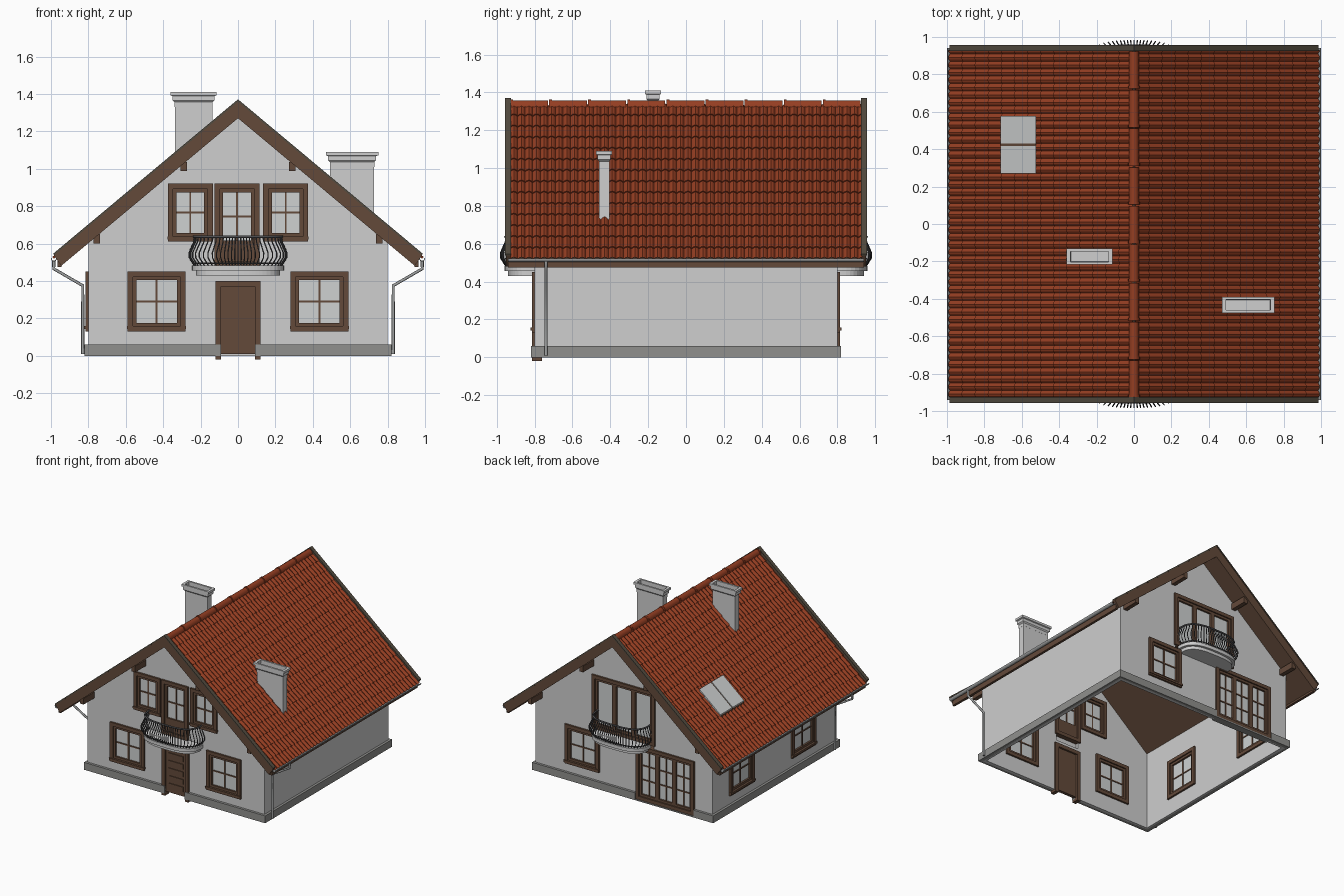
import bpy, bmesh, math
from mathutils import Matrix

if "Cube" in bpy.data.objects:
    bpy.data.objects.remove(bpy.data.objects["Cube"])

S = 0.835                      # roof slope (rise over run)
FRONT, BACK, LEFT = 0, math.pi, -math.pi / 2


def mat(name, r, g, b):
    m = bpy.data.materials.new(name)
    m.diffuse_color = (r, g, b, 1)
    m.use_nodes = True
    m.node_tree.nodes["Principled BSDF"].inputs["Base Color"].default_value = m.diffuse_color
    return m


WALL = mat("pale plaster", 0.62, 0.62, 0.62)
GLASS = mat("pale glass", 0.62, 0.64, 0.64)
WOOD = mat("brown wood", 0.125, 0.068, 0.042)
TILE = mat("red roof tile", 0.30, 0.048, 0.016)
PLINTH = mat("grey stone", 0.28, 0.28, 0.27)
METAL = mat("gutter grey", 0.36, 0.37, 0.37)
IRON = mat("dark iron", 0.08, 0.08, 0.085)
TRIM = mat("dark verge metal", 0.085, 0.07, 0.05)


def finish(name, bm, m, rot=0, smooth=False):
    bmesh.ops.recalc_face_normals(bm, faces=bm.faces)
    bm.transform(Matrix.Rotation(rot, 4, 'Z'))
    me = bpy.data.meshes.new(name)
    bm.to_mesh(me)
    bm.free()
    ob = bpy.data.objects.new(name, me)
    bpy.context.collection.objects.link(ob)
    if m:
        me.materials.append(m)
    if smooth:
        activate(ob)
        bpy.ops.object.shade_smooth_by_angle(angle=math.radians(40))
    return ob


def activate(ob):
    bpy.ops.object.select_all(action='DESELECT')
    ob.select_set(True)
    bpy.context.view_layer.objects.active = ob


def boxes(name, specs, m, rot=0):
    bm = bmesh.new()
    for x0, x1, y0, y1, z0, z1 in specs:
        mx = (Matrix.Translation(((x0 + x1) / 2, (y0 + y1) / 2, (z0 + z1) / 2))
              @ Matrix.Diagonal((x1 - x0, y1 - y0, z1 - z0, 1)))
        bmesh.ops.create_cube(bm, size=1, matrix=mx)
    return finish(name, bm, m, rot)


def prism(name, pts, a, b, m, axis='y', rot=0, smooth=False):
    """Extrude an outline along y (outline in xz) or z (outline in xy)."""
    bm = bmesh.new()
    at = (lambda p, t: (p[0], t, p[1])) if axis == 'y' else (lambda p, t: (p[0], p[1], t))
    lo, hi = ([bm.verts.new(at(p, t)) for p in pts] for t in (a, b))
    bm.faces.new(lo)
    bm.faces.new(hi)
    n = len(pts)
    for i in range(n):
        bm.faces.new((lo[i], lo[(i + 1) % n], hi[(i + 1) % n], hi[i]))
    return finish(name, bm, m, rot, smooth)


def tubes(name, paths, r, m, rot=0, sides=1):
    cu = bpy.data.curves.new(name, 'CURVE')
    cu.dimensions = '3D'
    cu.bevel_depth, cu.bevel_resolution, cu.use_fill_caps = r, sides, True
    for path in paths:
        sp = cu.splines.new('POLY')
        sp.points.add(len(path) - 1)
        for q, p in zip(sp.points, path):
            q.co = (*p, 1)
    ob = bpy.data.objects.new(name, cu)
    bpy.context.collection.objects.link(ob)
    cu.materials.append(m)
    ob.rotation_euler.z = rot
    activate(ob)
    bpy.ops.object.convert(target='MESH')


# Windows and glazed doors; u runs along the wall, outward is -y before rotation
openings = []


def ring(u0, u1, z0, z1, t, y0, y1):
    return [(u0, u0 + t, y0, y1, z0, z1), (u1 - t, u1, y0, y1, z0, z1),
            (u0 + t, u1 - t, y0, y1, z0, z0 + t), (u0 + t, u1 - t, y0, y1, z1 - t, z1)]


def window(name, rot, u0, u1, z0, z1, panels=1, cols=2, rows=2, solid=0.0, sill=True):
    openings.append((rot, u0 + .015, u1 - .015, z0 + (.015 if sill else -.05), z1 - .015))
    wood = ring(u0, u1, z0, z1, .028, -.815, -.76)
    a, b = u0 + .028, u1 - .028
    w = (b - a) / panels
    bars, zb, zt = [], z0 + .028 + solid, z1 - .028
    for p in range(panels):
        l, r = a + p * w, a + (p + 1) * w
        wood += ring(l, r, zb, zt, .018, -.805, -.77)
        for i in range(1, cols):
            x = l + .018 + (w - .036) * i / cols
            bars.append((x - .005, x + .005, -.796, -.78, zb, zt))
        for i in range(1, rows):
            z = zb + .018 + (zt - zb - .036) * i / rows
            bars.append((l, r, -.796, -.78, z - .005, z + .005))
    if solid:
        wood.append((a, b, -.803, -.77, z0 + .028, zb))
    if sill:
        wood.append((u0 - .003, u1 + .003, -.822, -.8, z0 + .012, z0 + .028))
    boxes(name + " frame", wood, WOOD, rot)
    if bars:
        boxes(name + " glazing bars", bars, WOOD, rot)
    boxes(name + " glass", [(a, b, -.79, -.785, zb, zt)], GLASS, rot)


for s, side in ((-1, "left"), (1, "right")):
    window(f"front {side} window", FRONT, s * .435 - .155, s * .435 + .155, .13, .45)
    window(f"front upper {side} window", FRONT, s * .255 - .12, s * .255 + .12, .61, .92)
window("front balcony door", FRONT, -.125, .115, .48, .92, rows=2, solid=.09, sill=False)
window("back window", BACK, -.53, -.22, .13, .45)
window("back balcony doors", BACK, -.285, .285, .48, .92, panels=3, cols=1, rows=1, sill=False)
window("terrace doors", BACK, .115, .64, .01, .45, panels=3, cols=2, rows=3, sill=False)
window("left rear window", LEFT, -.585, -.275, .13, .45)
window("left front window", LEFT, .215, .525, .13, .45)

# Entrance door with raised panels
openings.append((FRONT, -.11, .11, -.05, .39))
boxes("entrance door", ring(-.12, .12, -.02, .40, .03, -.815, -.76)[:2]
      + [(-.09, .09, -.815, -.76, .37, .40), (-.09, .09, -.8, -.775, .01, .37)]
      + [(-.065, .065, -.806, -.8, z, z + .042) for z in (.045, .107, .169, .231, .293)], WOOD)
boxes("terrace step", [(-.64, -.115, .76, .82, 0, .01)], PLINTH)

# House walls: gabled prism hollowed out, with openings cut
walls = prism("walls", [(-.8, 0), (.8, 0), (.8, 1.285 - S * .8), (0, 1.285), (-.8, 1.285 - S * .8)],
              -.8, .8, WALL)
cutters = [boxes("interior cutter", [(-.775, .775, -.775, .775, -.2, 2)], None)]
cutters += [boxes("opening cutter", [(u0, u1, -.9, -.7, z0, z1)], None, r)
            for r, u0, u1, z0, z1 in openings]
activate(walls)
for c in cutters:
    mod = walls.modifiers.new("cut", 'BOOLEAN')
    mod.operation, mod.solver, mod.object = 'DIFFERENCE', 'EXACT', c
    bpy.ops.object.modifier_apply(modifier=mod.name)
    bpy.data.objects.remove(c)

# Stone plinth with gaps at the doors
boxes("plinth", [(-.82, -.09, -.82, -.79, 0, .06), (.09, .82, -.82, -.79, 0, .06),
                 (-.82, -.64, .79, .82, 0, .06), (-.115, .82, .79, .82, 0, .06),
                 (-.82, -.79, -.79, .79, 0, .06), (.79, .82, -.79, .79, 0, .06)], PLINTH)


def chevron(top, bottom, xt, xb):
    return [(0, top), (xt, top - S * xt), (xb, bottom - S * xb),
            (0, bottom), (-xb, bottom - S * xb), (-xt, top - S * xt)]


# Timber roof deck, barge boards, verge trims and purlin ends
prism("roof deck", chevron(1.328, 1.28, .965, .955), -.93, .93, WOOD)
for s, side in ((-1, "front"), (1, "back")):
    prism(side + " barge board", chevron(1.36, 1.27, .985, .945), s * .928, s * .952, WOOD)
    prism(side + " verge trim", chevron(1.371, 1.358, .987, .983), s * .925, s * .957, TRIM)
    boxes(side + " purlin ends", [(x - .017, x + .017, min(s * .78, s * .94), max(s * .78, s * .94), z, z + .05)
                                  for x, z in ((-.29, .987), (.29, .987), (-.755, .6), (.755, .6))], WOOD)
boxes("eaves fascia", [(min(s * .945, s * .965), max(s * .945, s * .965), -.94, .94, .475, .53)
                       for s in (-1, 1)], WOOD)

# Rounded roof tiles: ribs down the slope with stepped courses
COURSES, PITCH, SEG = 14, .04, 4
k = math.hypot(1, S)
cols = int(1.86 / PITCH * SEG)
for s, side in ((-1, "left"), (1, "right")):
    bm = bmesh.new()
    rows = []
    for c in range(COURSES):
        for e in (0, 1):
            x = .978 * (c + e) / COURSES
            row = []
            for j in range(cols + 1):
                y = -.93 + 1.86 * j / cols
                h = .003 + .007 * e + .013 * abs(math.sin(math.pi * j / SEG))
                row.append(bm.verts.new((s * (x + h * S / k), y, 1.328 - S * x + h / k)))
            rows.append(row)
    for a, b in zip(rows, rows[1:]):
        for j in range(cols):
            bm.faces.new((a[j], a[j + 1], b[j + 1], b[j]))
    finish(side + " roof tiles", bm, TILE)

# Overlapping ridge caps
for i in range(9):
    y = -.93 + i * 1.86 / 9
    prism("ridge cap", [(.028 * math.cos(t * math.pi / 8), 1.322 + .036 * math.sin(t * math.pi / 8))
                        for t in range(9)], y, y + .2, TILE, smooth=True)
    prism("ridge cap lip", [(.031 * math.cos(t * math.pi / 8), 1.322 + .040 * math.sin(t * math.pi / 8))
                            for t in range(9)], y, y + .015, TILE, smooth=True)

# Gutters and downpipes
arc = [math.pi + math.pi * t / 8 for t in range(9)]
for s, side in ((-1, "left"), (1, "right")):
    pts = [(s * .984 + .016 * math.cos(t), .522 + .018 * math.sin(t)) for t in arc]
    pts += [(s * .984 + .012 * math.cos(t), .522 + .014 * math.sin(t)) for t in reversed(arc)]
    prism(side + " gutter", pts, -.94, .94, METAL)
    tubes(side + " downpipe", [[(s * .985, -.74, .51), (s * .985, -.74, .465),
                                (s * .83, -.74, .375), (s * .83, -.74, .01)]], .009, METAL, sides=2)


# Hollow chimneys with a stepped cap; the foot follows the roof slope
def chimney(name, x0, x1, y0, y1, zt):
    bm = bmesh.new()
    loops = []
    for i, z in ((.022, None), (.022, zt - .055), (.011, zt - .045), (.011, zt - .022),
                 (0, zt - .018), (0, zt), (.021, zt), (.021, zt - .08)):
        loops.append([bm.verts.new((x, y, 1.3 - S * abs(x) if z is None else z)) for x, y in
                      ((x0 + i, y0 + i * .7), (x1 - i, y0 + i * .7), (x1 - i, y1 - i * .7), (x0 + i, y1 - i * .7))])
    for a, b in zip(loops, loops[1:]):
        for j in range(4):
            bm.faces.new((a[j], a[(j + 1) % 4], b[(j + 1) % 4], b[j]))
    bm.faces.new(loops[-1])
    finish(name, bm, WALL)


chimney("left chimney", -.36, -.115, -.217, -.132, 1.41)
chimney("right chimney", .47, .75, -.475, -.39, 1.09)


# Skylight pair on the left slope
def slope_plate(name, h, y0, y1, m):
    prism(name, [(x, 1.328 + S * x + d) for x, d in ((-.715, 0), (-.525, 0), (-.525, h), (-.715, h))], y0, y1, m)


slope_plate("skylight frame", .028, .275, .572, WOOD)
slope_plate("skylight front pane", .036, .27, .418, GLASS)
slope_plate("skylight rear pane", .036, .43, .577, GLASS)


# Bowed balconies: slab, bulging balusters and rails
def bow(a, d, t, n=3):
    c, s = math.cos(t), math.sin(t)
    r = (abs(c / a) ** n + abs(s / d) ** n) ** (-1 / n)
    return r * c, -.8 - r * s


for rot, side in ((FRONT, "front"), (BACK, "back")):
    for a, d, z0, z1 in ((.245, .16, .455, .482), (.225, .142, .43, .455)):
        prism(side + " balcony slab", [bow(a, d, math.pi * i / 32) for i in range(33)], z0, z1, WALL, 'z', rot)
    prof = ((0, .482), (.012, .5), (.028, .525), (.029, .55), (.014, .585), (.003, .61), (0, .635))
    tubes(side + " balusters", [[(*bow(.233 + b, .152 + b, math.pi * (i + .3) / 32.6), z) for b, z in prof]
                                for i in range(33)], .0035, IRON, rot)
    for z, r in ((.637, .007), (.495, .004)):
        tubes(side + " balcony rail", [[(*bow(.235, .154, math.pi * i / 40), z) for i in range(41)]], r, IRON, rot)
